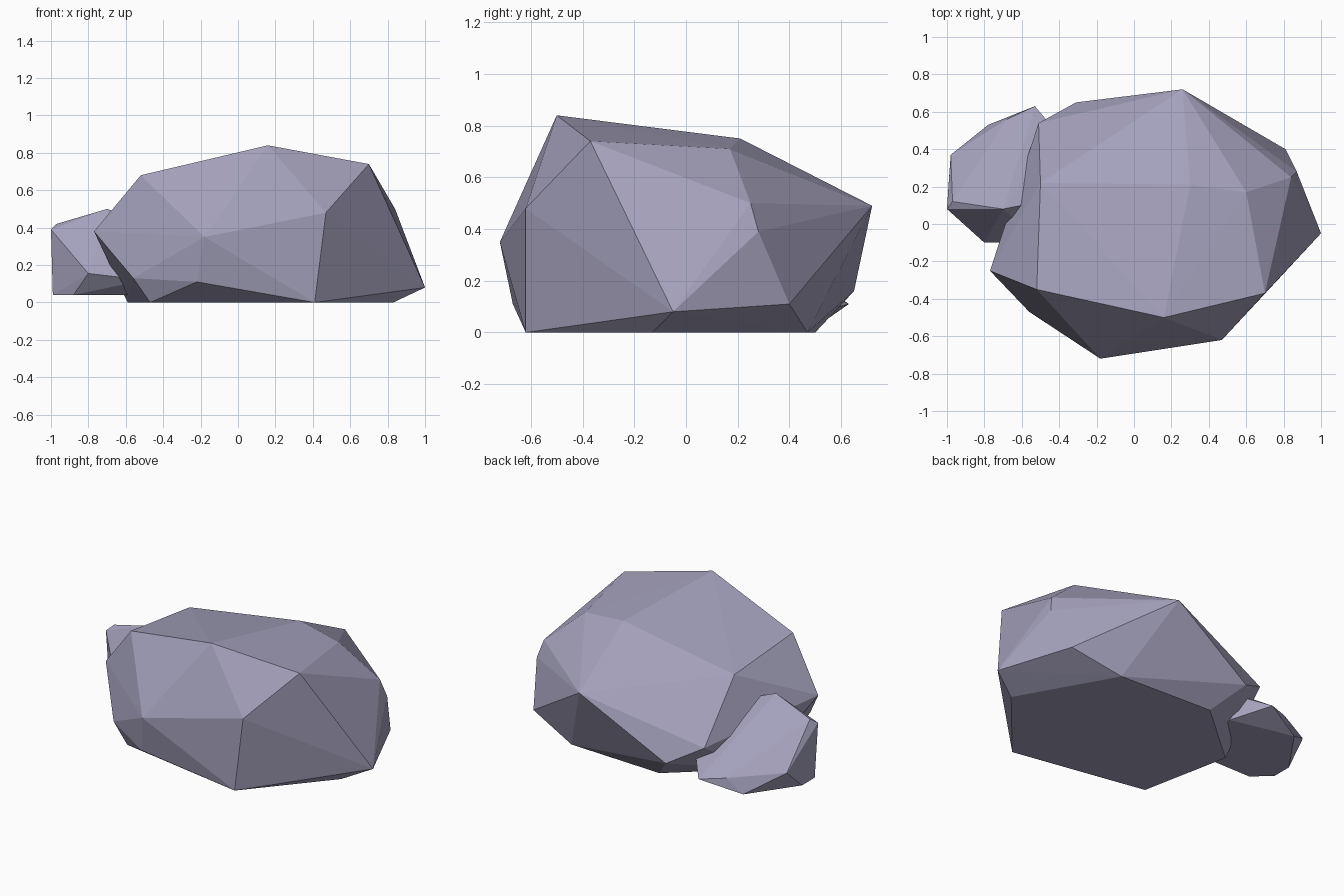
import bpy
import bmesh

# Remove only the default cube
default_cube = bpy.data.objects.get("Cube")
if default_cube:
    bpy.data.objects.remove(default_cube, do_unlink=True)


def make_material(name, colour):
    material = bpy.data.materials.new(name)
    material.use_nodes = True
    material.diffuse_color = colour
    shader = material.node_tree.nodes["Principled BSDF"]
    shader.inputs["Base Color"].default_value = colour
    shader.inputs["Roughness"].default_value = 1
    return material


def make_boulder(name, corner_groups, material):
    """Wrap a faceted, flat shaded stone skin around a few corner points."""
    bm = bmesh.new()
    for group in corner_groups:
        for corner in group:
            bm.verts.new(corner)
    hull = bmesh.ops.convex_hull(bm, input=bm.verts[:])
    # Drop any corner that ended up inside the skin
    inside = [item for item in hull["geom_interior"]
              if isinstance(item, bmesh.types.BMVert)]
    bmesh.ops.delete(bm, geom=inside, context="VERTS")
    # Merge the coplanar triangles of the flat base
    bmesh.ops.dissolve_limit(bm, angle_limit=0.01,
                             verts=bm.verts[:], edges=bm.edges[:])
    bmesh.ops.recalc_face_normals(bm, faces=bm.faces[:])
    mesh = bpy.data.meshes.new(name)
    bm.to_mesh(mesh)
    bm.free()
    mesh.materials.append(material)
    boulder = bpy.data.objects.new(name, mesh)
    bpy.context.scene.collection.objects.link(boulder)
    return boulder


stone = make_material("grey_violet_stone", (0.37, 0.355, 0.5, 1))

# Large boulder: footprint, low rim, waist and crown
large_base = [(.41, -.62, 0), (.83, -.13, 0), (.49, .47, 0),
              (-.16, .5, 0), (-.59, .13, 0), (-.47, -.46, 0)]
large_rim = [(1, -.05, .08), (.81, .4, .11), (-.31, .65, .16),
             (-.51, .54, .27), (-.56, -.47, .13), (-.22, -.67, .11)]
large_waist = [(.47, -.62, .48), (.87, .28, .39), (.84, .25, .5),
               (.26, .72, .49), (-.77, -.25, .38), (-.18, -.72, .35)]
large_crown = [(.16, -.5, .84), (.7, -.37, .74), (.6, .17, .71),
               (.3, .21, .75), (-.5, .22, .62), (-.52, -.35, .68)]
make_boulder("large_boulder",
             [large_base, large_rim, large_waist, large_crown], stone)

# Small boulder: leans into the side of the large one
small_base = [(-.99, .1, .04), (-.99, .23, .04), (-.78, .53, .04),
              (-.38, .42, .05), (-.5, 0, .04), (-.88, 0, .04)]
small_rim = [(-.98, .37, .17), (-.68, .56, .13), (-.53, .63, .11),
             (-.42, .5, .18), (-.5, -.1, .12), (-.8, -.1, .155)]
small_crown = [(-1, .08, .39), (-.97, .12, .42),
               (-.7, .08, .5), (-.5, .12, .43)]
make_boulder("small_boulder", [small_base, small_rim, small_crown], stone)
